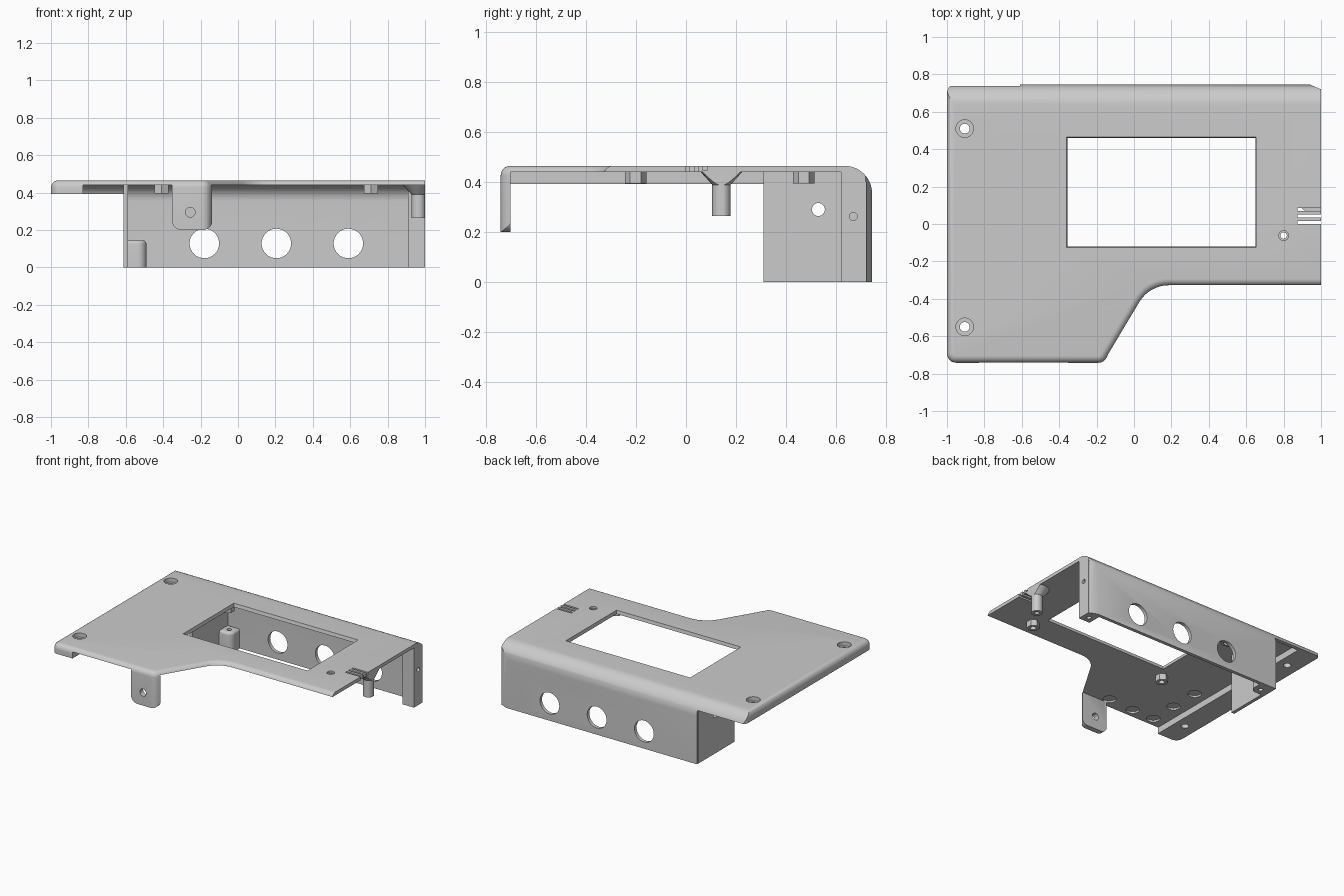
import bpy, bmesh, math
from mathutils import Vector

cube = bpy.data.objects.get("Cube")
if cube:
    bpy.data.objects.remove(cube, do_unlink=True)

grey = bpy.data.materials.new("plain grey")
grey.use_nodes = True
COLOUR = (0.6, 0.6, 0.6, 1)
grey.diffuse_color = COLOUR
grey.node_tree.nodes["Principled BSDF"].inputs["Base Color"].default_value = COLOUR


def finish(name, bm):
    bmesh.ops.recalc_face_normals(bm, faces=bm.faces)
    mesh = bpy.data.meshes.new(name)
    bm.to_mesh(mesh)
    bm.free()
    obj = bpy.data.objects.new(name, mesh)
    bpy.context.collection.objects.link(obj)
    mesh.materials.append(grey)
    return obj


def rounded(corners, steps=8):
    """Polygon from (u, v, radius) corners, with arcs at the corners."""
    out = []
    for i, (u, v, r) in enumerate(corners):
        p = Vector((u, v))
        if r == 0:
            out.append(p)
            continue
        a = (Vector(corners[i - 1][:2]) - p).normalized()
        b = (Vector(corners[(i + 1) % len(corners)][:2]) - p).normalized()
        half = a.angle(b) / 2
        c = p + (a + b).normalized() * (r / math.sin(half))
        s = (p + a * (r / math.tan(half)) - c).normalized()
        e = (p + b * (r / math.tan(half)) - c).normalized()
        for k in range(steps + 1):
            out.append(c + s.slerp(e, k / steps) * r)
    return out


def prism(name, pts, axis, lo, hi, bevel=0, taper=None):
    """Extrude a 2D polygon along an axis; optionally bevel the upper rim."""
    place = {"x": lambda u, v, w: (w, u, v),
             "y": lambda u, v, w: (u, w, v),
             "z": lambda u, v, w: (u, v, w)}[axis]
    bm = bmesh.new()
    low = [bm.verts.new(place(p[0], p[1], lo)) for p in pts]
    top = [bm.verts.new(place(p[0], p[1], hi)) for p in (taper or pts)]
    bm.faces.new(low)
    cap = bm.faces.new(top)
    n = len(pts)
    for i in range(n):
        j = (i + 1) % n
        bm.faces.new((low[i], low[j], top[j], top[i]))
    bmesh.ops.recalc_face_normals(bm, faces=bm.faces)
    if bevel:
        bmesh.ops.bevel(bm, geom=list(cap.edges), offset=bevel, segments=6,
                        profile=0.5, affect="EDGES")
    return finish(name, bm)


def rect(u0, u1, v0, v1):
    return [(u0, v0), (u1, v0), (u1, v1), (u0, v1)]


def disc(u, v, r, n=32):
    return [(u + r * math.sin(math.tau * k / n), v + r * math.cos(math.tau * k / n))
            for k in range(n)]


def combine(obj, tool, operation="DIFFERENCE"):
    mod = obj.modifiers.new("cut", "BOOLEAN")
    mod.operation = operation
    mod.solver = "EXACT"
    mod.object = tool
    bpy.context.view_layer.objects.active = obj
    bpy.ops.object.modifier_apply(modifier=mod.name)
    bpy.data.objects.remove(tool, do_unlink=True)


def drill(obj, axis, u, v, r, lo, hi):
    combine(obj, prism("drill", disc(u, v, r), axis, lo, hi))


TOP, UNDER, RAIL = 0.465, 0.44, 0.393

# Outer form: plan outline with rounded rim, trimmed by the side profile
outline = rounded([(-1, -0.742, 0.05), (-0.163, -0.742, 0.05), (0.084, -0.33, 0.18),
                   (1.2, -0.33, 0), (1.2, 0.5, 0), (1, 0.72, 0.05),
                   (0.93, 0.75, 0.05), (-1, 0.75, 0.05)])
shell = prism("cover_shell", outline, "z", 0, TOP, bevel=0.038)
side = rounded([(-1, -0.2, 0), (0.745, -0.2, 0), (0.745, TOP, 0.11), (-1, TOP, 0)], 12)
combine(shell, prism("side_trim", side, "x", -1.2, 1), "INTERSECT")

# Hollow underside, leaving the front tab standing
hollow = rounded([(-1, -0.1, 0), (0.72, -0.1, 0), (0.72, UNDER, 0.085), (-1, UNDER, 0)], 12)
hollow = prism("hollow", hollow, "x", -0.83, 1.2)
tab = rounded([(-0.352, 0.2, 0.05), (-0.137, 0.2, 0.05), (-0.137, 0.6, 0), (-0.352, 0.6, 0)])
combine(hollow, prism("tab_keep", tab, "y", -1.2, -0.703))
combine(shell, hollow)
combine(shell, prism("wing_space", rect(-1.2, -0.61, -1.2, 1.2), "z", -0.2, RAIL))
drill(shell, "y", -0.255, 0.295, 0.026, -1, -0.6)

# Screen window with sloped rim
combine(shell, prism("window", rect(-0.347, 0.643, -0.113, 0.45), "z", 0.4, 0.475,
                     taper=rect(-0.362, 0.655, -0.127, 0.468)))

# Counterbored rail screw holes
for y in (0.51, -0.55):
    drill(shell, "z", -0.905, y, 0.026, 0.3, 0.6)
    drill(shell, "z", -0.905, y, 0.047, 0.435, 0.6)

# Indicator hole, vent slots and round connector openings
drill(shell, "z", 0.8, -0.062, 0.017, 0.3, 0.6)
drill(shell, "z", 0.8, -0.062, 0.026, 0.452, 0.6)
for y in (0.007, 0.042, 0.077):
    combine(shell, prism("slot", rect(0.875, 1.1, y - 0.008, y + 0.008), "z", 0.4, 0.6))
for x in (-0.18, 0.205, 0.59):
    drill(shell, "y", x, 0.128, 0.079, 0.6, 0.9)

# Shallow round recesses under the plate
for x, y in ((-0.34, -0.66), (-0.55, -0.67), (-0.73, -0.67), (-0.73, -0.46), (-0.73, -0.24)):
    drill(shell, "z", x, y, 0.045, 0.4, 0.453)

# Left end wall
wall = prism("left_end_wall", [(0.31, 0), (0.73, 0), (0.73, 0.38), (0.69, 0.445),
                               (0.31, 0.445)], "x", -0.612, -0.587)
drill(wall, "x", 0.53, 0.29, 0.026, -0.8, -0.4)

# Left corner screw boss
boss = prism("left_corner_boss", rounded([(-0.6, 0.62, 0), (-0.49, 0.62, 0.045),
                                          (-0.49, 0.73, 0), (-0.6, 0.73, 0)]),
             "z", 0, 0.145, bevel=0.02)
drill(boss, "z", -0.54, 0.67, 0.016, -0.1, 0.3)

# Right corner column
column = prism("right_corner_column", [(0.62, 0), (0.722, 0), (0.722, 0.4),
                                       (0.68, 0.445), (0.62, 0.45)], "x", 0.908, 1)
drill(column, "x", 0.67, 0.262, 0.016, 0.95, 1.1)
drill(column, "z", 0.955, 0.67, 0.016, -0.1, 0.14)

# Hexagonal standoffs around the window
for i, (x, y) in enumerate(((-0.41, -0.202), (0.71, -0.202), (-0.41, 0.472), (0.71, 0.472))):
    standoff = prism(f"standoff_{i + 1}", disc(x, y, 0.043, 6), "z", 0.395, 0.446)
    drill(standoff, "z", x, y, 0.02, 0.3, 0.43)

# Flared post beside the vents
post = prism("flared_post", disc(0.965, 0.142, 0.037), "z", 0.265, 0.446)
flare = prism("flare", disc(0.965, 0.142, 0.036), "z", 0.388, 0.446,
              taper=disc(0.965, 0.142, 0.088))
combine(post, flare, "UNION")
combine(post, prism("edge_trim", rect(1, 1.3, -0.2, 0.4), "z", 0.2, 0.6))
drill(post, "z", 0.965, 0.142, 0.016, 0.2, 0.36)

# Smooth curves, keep sharp edges
bpy.ops.object.select_all(action="DESELECT")
for obj in bpy.context.scene.objects:
    if obj.type == "MESH":
        obj.select_set(True)
        bpy.context.view_layer.objects.active = obj
bpy.ops.object.shade_smooth_by_angle(angle=math.radians(30))
